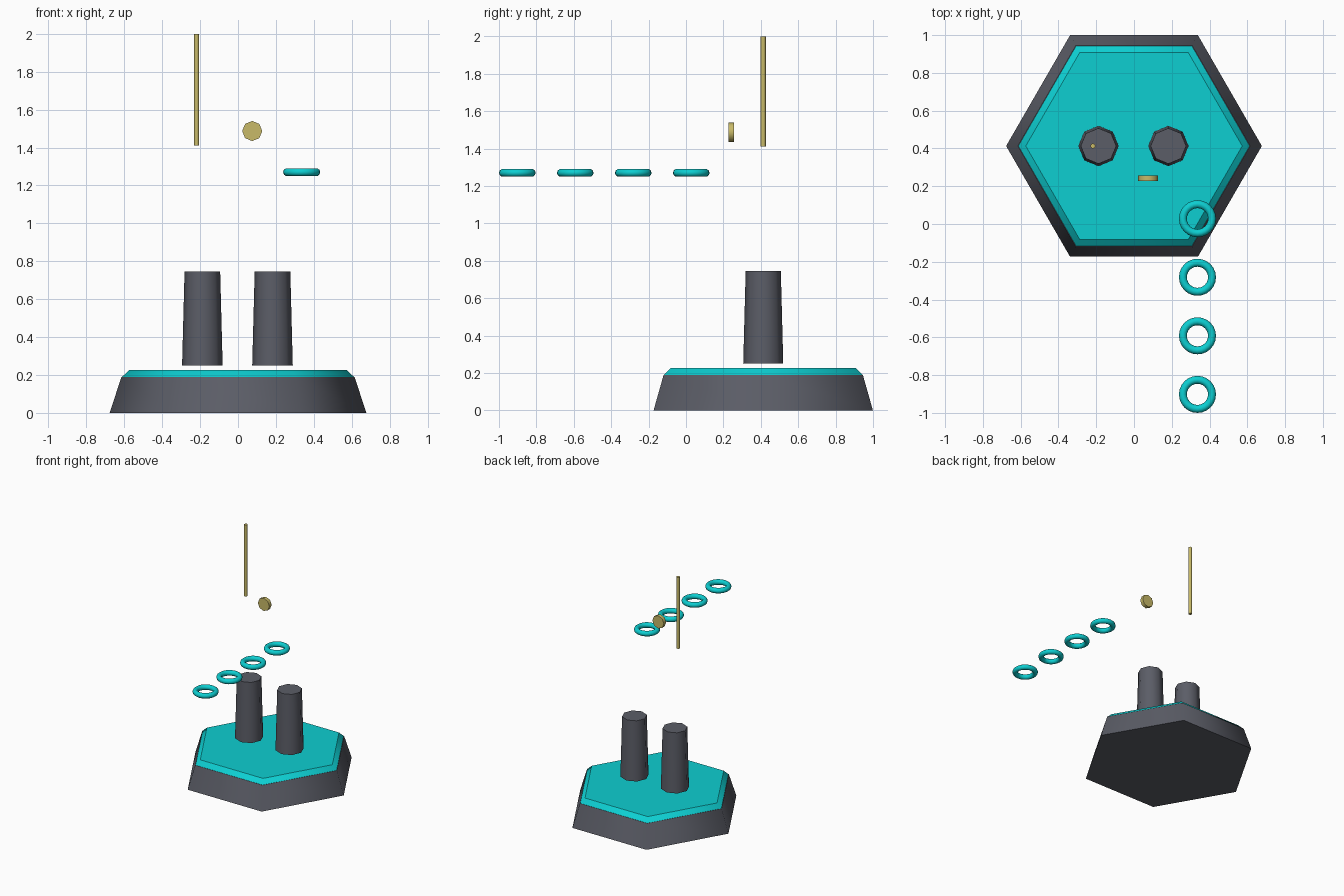
import bpy
import math

cube = bpy.data.objects.get("Cube")
if cube:
    bpy.data.objects.remove(cube, do_unlink=True)


def make_material(name, color):
    mat = bpy.data.materials.new(name)
    mat.diffuse_color = (*color, 1)
    mat.use_nodes = True
    mat.node_tree.nodes["Principled BSDF"].inputs["Base Color"].default_value = (*color, 1)
    return mat


slate = make_material("slate grey", (0.105, 0.11, 0.135))
turquoise = make_material("turquoise", (0.004, 0.62, 0.64))
gold = make_material("pale gold", (0.58, 0.49, 0.14))


def frustum(name, mat, sides, r1, r2, x, y, z1, z2, turn=0.0):
    """Upright tapered prism with smooth walls and crisp flat caps."""
    bpy.ops.mesh.primitive_cone_add(
        vertices=sides, radius1=r1, radius2=r2, depth=z2 - z1,
        location=(x, y, (z1 + z2) / 2), rotation=(0, 0, turn))
    obj = bpy.context.object
    obj.name = name
    mesh = obj.data
    mesh.materials.append(mat)
    for face in mesh.polygons:
        face.use_smooth = abs(face.normal.z) < 0.99
    # Edges lying around either cap stay sharp
    for edge in mesh.edges:
        a, b = (mesh.vertices[i].co.z for i in edge.vertices)
        edge.use_edge_sharp = abs(a - b) < 1e-4
    return obj


CENTER_Y = 0.413

# Hexagonal pedestal with its bevelled top plate
frustum("pedestal", slate, 6, 0.677, 0.615, 0, CENTER_Y, 0, 0.19, math.pi / 6)
frustum("top_plate", turquoise, 6, 0.612, 0.573, 0, CENTER_Y, 0.19, 0.226, math.pi / 6)

# Pair of tapered pillars
for side, x in (("right", -0.188), ("left", 0.182)):
    frustum(side + "_pillar", slate, 8, 0.107, 0.094, x, CENTER_Y, 0.25, 0.745)

# Floating upright rod
frustum("rod", gold, 8, 0.0135, 0.0135, -0.218, CENTER_Y, 1.41, 2.0)

# Floating disc facing the front
disc = frustum("disc", gold, 8, 0.053, 0.053, 0.075, 0.242, 1.472, 1.502)
disc.rotation_euler = (math.pi / 2, 0, 0)

# Row of floating rings
for i in range(4):
    bpy.ops.mesh.primitive_torus_add(
        major_segments=24, minor_segments=10, major_radius=0.077, minor_radius=0.021,
        location=(0.336, -0.902 + i * 0.31, 1.27))
    ring = bpy.context.object
    ring.name = f"ring_{i + 1}"
    ring.data.materials.append(turquoise)
    bpy.ops.object.shade_smooth()
